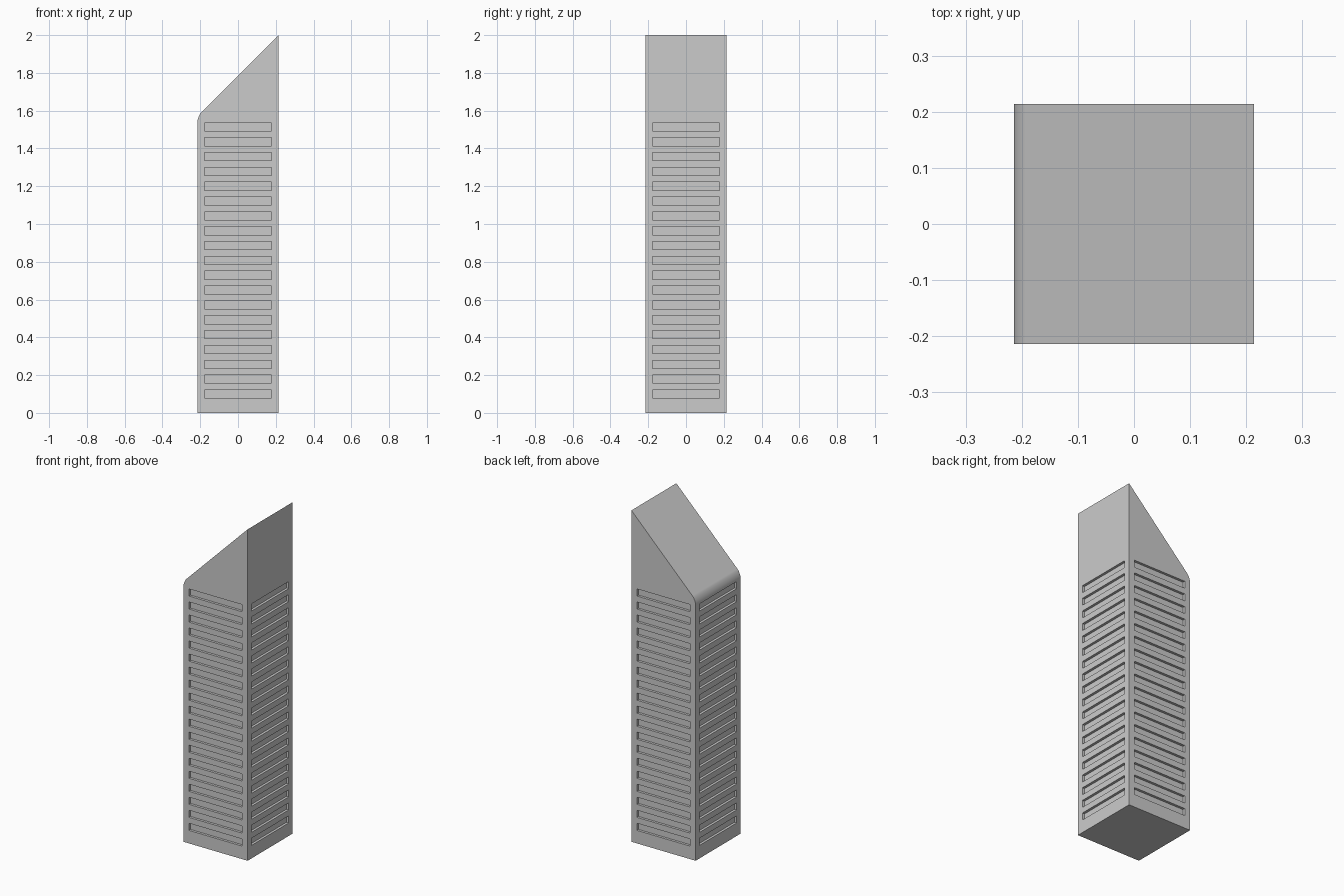
import bpy, bmesh, math
from mathutils import Matrix

if "Cube" in bpy.data.objects:
    bpy.data.objects.remove(bpy.data.objects["Cube"])

HALF = 1.5 / 7          # half width of the square plan
TOP, EAVE = 2.0, 11 / 7  # high and low roof heights
FLOORS = 19
STEP = EAVE / 20
DEPTH = 0.015


def make_object(name, bm):
    mesh = bpy.data.meshes.new(name)
    bm.to_mesh(mesh)
    bm.free()
    obj = bpy.data.objects.new(name, mesh)
    bpy.context.collection.objects.link(obj)
    return obj


# Tower body: sloped-top profile extruded from front to back
bm = bmesh.new()
profile = [(-HALF, 0), (HALF, 0), (HALF, TOP), (-HALF, EAVE)]
face = bm.faces.new([bm.verts.new((x, -HALF, z)) for x, z in profile])
ext = bmesh.ops.extrude_face_region(bm, geom=[face])
bmesh.ops.translate(bm, vec=(0, 2 * HALF, 0),
                    verts=[v for v in ext["geom"] if isinstance(v, bmesh.types.BMVert)])
bmesh.ops.recalc_face_normals(bm, faces=bm.faces)

# Softened lower roof edge
eave = [e for e in bm.edges if all(abs(v.co.z - EAVE) < 1e-4 for v in e.verts)]
bmesh.ops.bevel(bm, geom=eave, offset=0.03, offset_type='OFFSET', segments=6,
                profile=0.5, affect='EDGES')
tower = make_object("tower_body", bm)

# Window band cutters: one box per floor on each of the four sides
bm = bmesh.new()
for side in range(4):
    turn = Matrix.Rotation(side * math.pi / 2, 4, 'Z')
    for i in range(FLOORS):
        place = Matrix.Translation((0, -HALF, 0.1 + i * STEP))
        size = Matrix.Diagonal((0.355, 2 * DEPTH, 0.043, 1))
        bmesh.ops.create_cube(bm, size=1, matrix=turn @ place @ size)
cutter = make_object("window_cutter", bm)
cutter.hide_render = True

# Recess the window bands
cut = tower.modifiers.new("window_recesses", 'BOOLEAN')
cut.operation = 'DIFFERENCE'
cut.solver = 'EXACT'
cut.object = cutter
bpy.context.view_layer.objects.active = tower
tower.select_set(True)
bpy.ops.object.modifier_apply(modifier=cut.name)
bpy.data.objects.remove(cutter)

# Smooth only the rounded roof edge, keep the walls crisp
bpy.ops.object.shade_smooth_by_angle(angle=math.radians(30))
weighted = tower.modifiers.new("flat_walls", 'WEIGHTED_NORMAL')
weighted.keep_sharp = True
